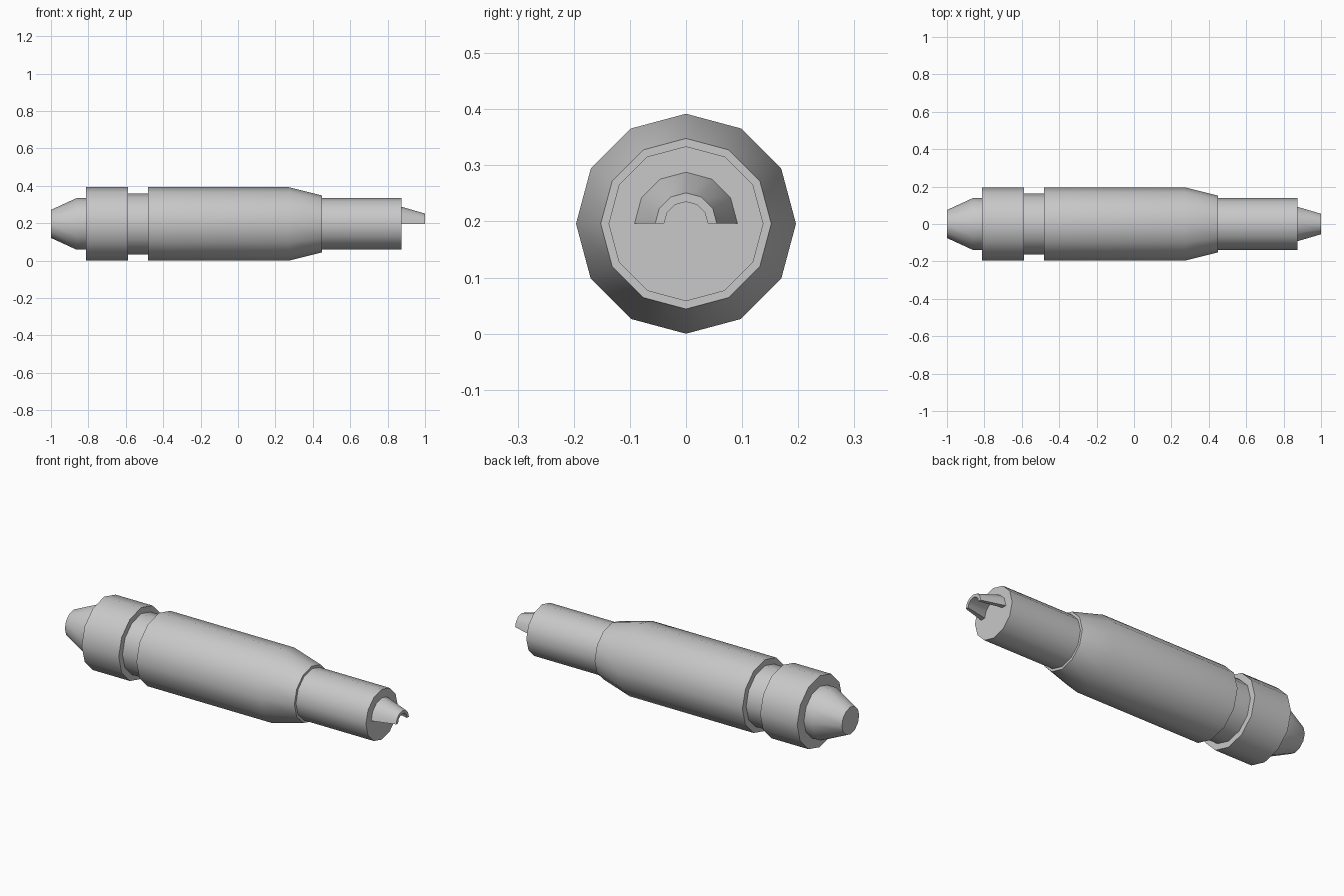
import bpy
import bmesh
import math

SIDES = 12
AXIS_Z = 0.196
RADIUS = 0.196

cube = bpy.data.objects.get("Cube")
if cube:
    bpy.data.objects.remove(cube, do_unlink=True)

grey = bpy.data.materials.new("plain grey")
grey.use_nodes = True
colour = (0.58, 0.58, 0.58, 1)
grey.diffuse_color = colour
grey.node_tree.nodes["Principled BSDF"].inputs["Base Color"].default_value = colour


def ring_point(x, r, step):
    """Point on a ring around the long axis, with a corner at the top."""
    a = 2 * math.pi * step / SIDES
    return (x, r * math.cos(a), AXIS_Z + r * math.sin(a))


def loft(name, loops):
    """Skin a list of matching closed loops and cap both ends."""
    bm = bmesh.new()
    rings = [[bm.verts.new(p) for p in loop] for loop in loops]
    for a, b in zip(rings, rings[1:]):
        for i in range(len(a)):
            j = (i + 1) % len(a)
            bm.faces.new((a[i], a[j], b[j], b[i]))
    bm.faces.new(rings[0])
    bm.faces.new(rings[-1])
    bmesh.ops.recalc_face_normals(bm, faces=bm.faces)
    mesh = bpy.data.meshes.new(name)
    bm.to_mesh(mesh)
    bm.free()
    mesh.materials.append(grey)
    obj = bpy.data.objects.new(name, mesh)
    bpy.context.collection.objects.link(obj)
    bpy.ops.object.select_all(action="DESELECT")
    obj.select_set(True)
    bpy.context.view_layer.objects.active = obj
    bpy.ops.object.shade_smooth_by_angle(angle=math.radians(40))


def turned(name, profile):
    """Turned part from (x, radius) pairs."""
    loft(name, [[ring_point(x, r, s) for s in range(SIDES)] for x, r in profile])


# Turned body, from the tapered end plug to the slim shaft
turned("end_plug", [(-1, 0.075), (-0.863, 0.138), (-0.8, 0.138)])
turned("collar", [(-0.813, RADIUS), (-0.588, RADIUS)])
turned("groove_core", [(-0.6, 0.163), (-0.47, 0.163)])
turned("barrel", [(-0.48, RADIUS), (0.273, RADIUS), (0.449, 0.152)])
turned("shaft", [(0.44, 0.138), (0.874, 0.138)])


# Tapered half-pipe spout, open underneath
def half_ring(x, outer, inner):
    steps = range(SIDES // 2 + 1)
    return ([ring_point(x, outer, s) for s in steps]
            + [ring_point(x, inner, s) for s in reversed(steps)])


loft("spout", [half_ring(0.87, 0.093, 0.066), half_ring(1, 0.055, 0.039)])
